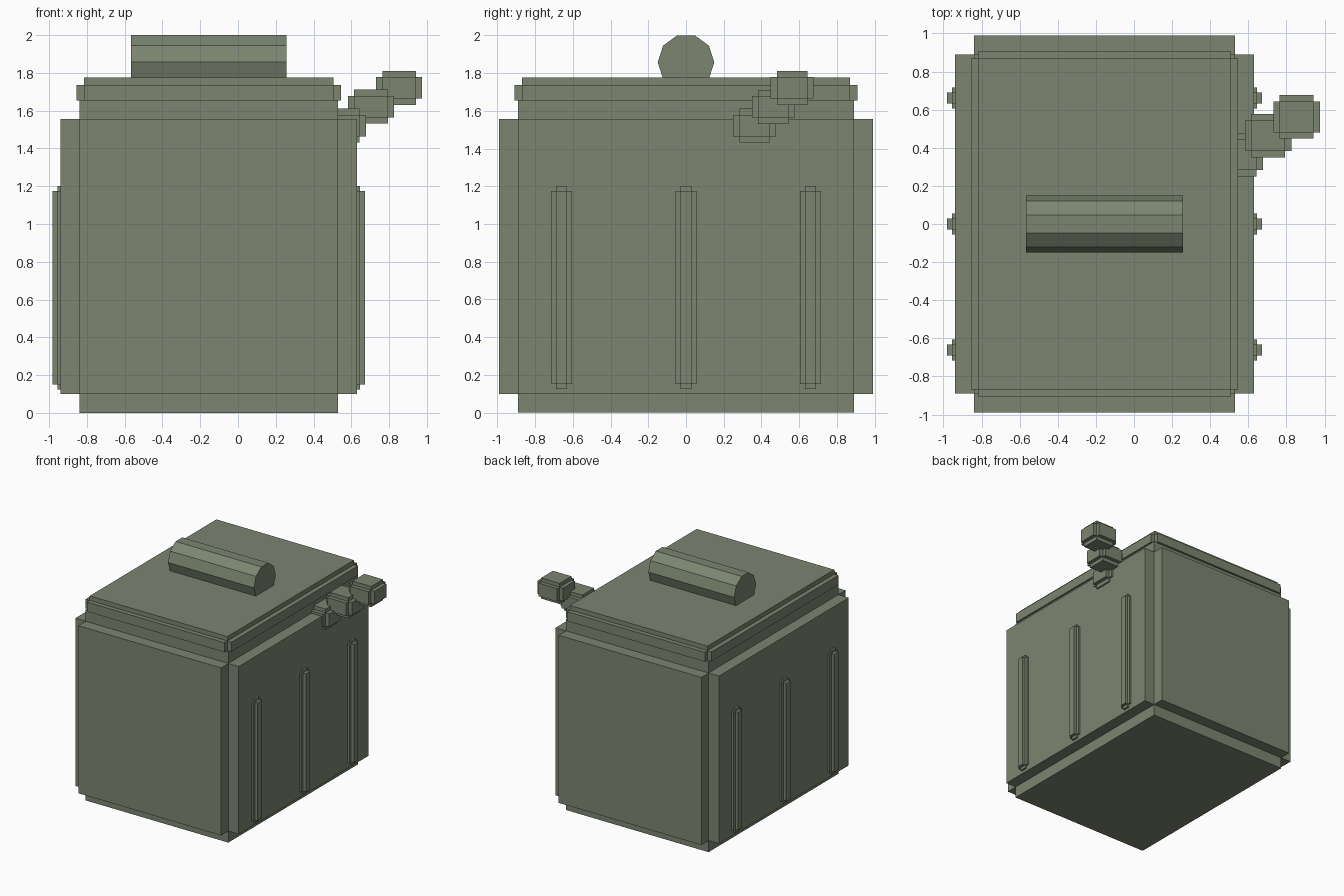
import bpy, bmesh, math
from mathutils import Matrix, Vector

if "Cube" in bpy.data.objects:
    bpy.data.objects.remove(bpy.data.objects["Cube"])

MID_X = -0.155  # symmetry plane of the canister

green = bpy.data.materials.new("olive_paint")
green.diffuse_color = (0.2, 0.235, 0.165, 1)
green.use_nodes = True
green.node_tree.nodes["Principled BSDF"].inputs["Base Color"].default_value = green.diffuse_color


def finish(name, bm):
    bmesh.ops.recalc_face_normals(bm, faces=bm.faces[:])
    mesh = bpy.data.meshes.new(name)
    bm.to_mesh(mesh)
    bm.free()
    mesh.materials.append(green)
    obj = bpy.data.objects.new(name, mesh)
    bpy.context.collection.objects.link(obj)
    return obj


def notched_box(name, center, half, step):
    """Core box with each face extruded outward, leaving stepped edges."""
    bm = bmesh.new()
    core = [2 * (h - step) for h in half]
    bmesh.ops.create_cube(bm, size=1, matrix=Matrix.Translation(center) @ Matrix.Diagonal((*core, 1)))
    bm.normal_update()
    plates = bmesh.ops.extrude_discrete_faces(bm, faces=bm.faces[:])["faces"]
    c = Vector(center)
    for f in plates:
        d = f.calc_center_median() - c
        bmesh.ops.translate(bm, verts=f.verts[:], vec=d.normalized() * step)
    return finish(name, bm)


# Main body and lid
notched_box("body", (MID_X, 0, 0.828), (0.785, 0.99, 0.828), 0.1)
notched_box("lid", (MID_X, 0, 1.695), (0.70, 0.908, 0.08), 0.039)

# Ten-sided handle bar sunk into the lid
bm = bmesh.new()
bmesh.ops.create_cone(bm, cap_ends=True, segments=10, radius1=0.15, radius2=0.15, depth=0.825)
bmesh.ops.rotate(bm, verts=bm.verts[:], matrix=Matrix.Rotation(math.pi / 2, 3, 'Y'))
# Turn so that a flat side faces up
top = max(v.co.z for v in bm.verts)
if top > 0.145:
    bmesh.ops.rotate(bm, verts=bm.verts[:], matrix=Matrix.Rotation(math.pi / 10, 3, 'X'))
bmesh.ops.translate(bm, verts=bm.verts[:], vec=(MID_X, 0, 1.857))
finish("lid_handle", bm)

# Upright ribs on both sides
for side, label in ((-1, "left"), (1, "right")):
    for i, y in enumerate((-0.66, 0, 0.66)):
        notched_box(f"{label}_rib_{i + 1}", (MID_X + side * 0.772, y, 0.663),
                    (0.055, 0.055, 0.538), 0.026)

# Stepped spout made of three blocks climbing outward
for i in range(3):
    notched_box(f"spout_block_{i + 1}", (0.555 + 0.149 * i, 0.364 + 0.099 * i, 1.521 + 0.1 * i),
                (0.122, 0.114, 0.09), 0.033)
